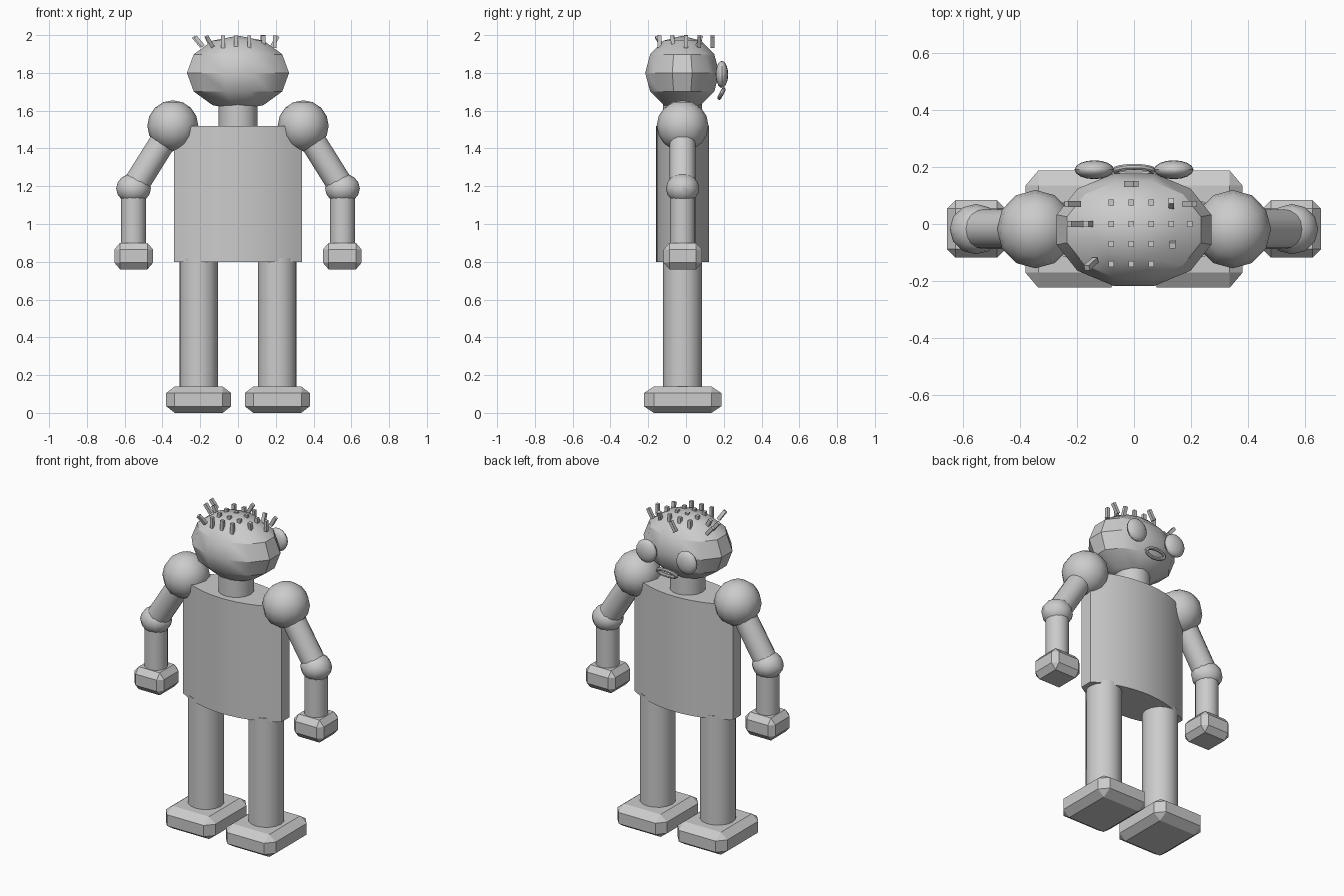
import bpy, bmesh, math
from mathutils import Matrix, Vector, Euler

if "Cube" in bpy.data.objects:
    bpy.data.objects.remove(bpy.data.objects["Cube"])

grey = bpy.data.materials.new("plain_grey")
grey.diffuse_color = (0.6, 0.6, 0.6, 1)
grey.use_nodes = True
grey.node_tree.nodes["Principled BSDF"].inputs["Base Color"].default_value = grey.diffuse_color
YC = -0.018  # depth of the body axis


def finish(name, bm, smooth=True):
    me = bpy.data.meshes.new(name)
    bmesh.ops.recalc_face_normals(bm, faces=bm.faces)
    bm.to_mesh(me)
    bm.free()
    ob = bpy.data.objects.new(name, me)
    bpy.context.collection.objects.link(ob)
    me.materials.append(grey)
    if smooth:
        bpy.ops.object.select_all(action='DESELECT')
        ob.select_set(True)
        bpy.context.view_layer.objects.active = ob
        bpy.ops.object.shade_smooth_by_angle(angle=math.radians(30.5))
    return ob


def ball(name, loc, size, segs=12, rings=6, turn=0.0):
    bm = bmesh.new()
    m = Matrix.Translation(loc) @ Matrix.Diagonal((*size, 1)) @ Matrix.Rotation(turn, 4, 'Z')
    bmesh.ops.create_uvsphere(bm, u_segments=segs, v_segments=rings, radius=1, matrix=m)
    return finish(name, bm)


def rod(name, a, b, r, segs=16):
    a, b = Vector(a), Vector(b)
    d = b - a
    bm = bmesh.new()
    m = Matrix.Translation((a + b) / 2) @ d.to_track_quat('Z', 'Y').to_matrix().to_4x4()
    bmesh.ops.create_cone(bm, cap_ends=True, segments=segs, radius1=r, radius2=r,
                          depth=d.length, matrix=m)
    return finish(name, bm)


def chamfer_box(name, loc, size, cut):
    """Box whose edges and corners are chamfered by a different amount per axis."""
    bm = bmesh.new()
    h = [s / 2 for s in size]
    for sx in (-1, 1):
        for sy in (-1, 1):
            for sz in (-1, 1):
                for k in range(3):
                    p = [h[i] - (0 if i == k else cut[i]) for i in range(3)]
                    bm.verts.new((loc[0] + sx * p[0], loc[1] + sy * p[1], loc[2] + sz * p[2]))
    hull = bmesh.ops.convex_hull(bm, input=bm.verts)
    bmesh.ops.dissolve_limit(bm, angle_limit=0.02, verts=bm.verts, edges=bm.edges)
    return finish(name, bm, smooth=False)


# torso: bowed front and back, narrow flat sides
bm = bmesh.new()
W, SIDE, BOW, N = 0.34, 0.04, 0.10, 16
R = (W * W + BOW * BOW) / (2 * BOW)
outline = []
for s in (-1, 1):
    for i in range(N + 1):
        x = -s * (-W + 2 * W * i / N)
        outline.append((x, YC + s * (SIDE + BOW - R + math.sqrt(R * R - x * x))))
base = bm.faces.new([bm.verts.new((x, y, 0.8)) for x, y in outline])
top = bmesh.ops.extrude_face_region(bm, geom=[base], use_keep_orig=True)
bmesh.ops.translate(bm, vec=(0, 0, 0.72),
                    verts=[v for v in top["geom"] if isinstance(v, bmesh.types.BMVert)])
finish("torso", bm)

# neck and head
rod("neck", (0, YC, 1.5), (0, YC, 1.64), 0.103)
ball("head", (0, -0.02, 1.8), (0.28, 0.203, 0.197), 12, 6, math.radians(15))

# limbs
for s, side in ((-1, "left"), (1, "right")):
    ball(side + "_shoulder", (s * 0.345, YC, 1.52), (0.135, 0.137, 0.135), 12, 8)
    rod(side + "_upper_arm", (s * 0.345, YC, 1.52), (s * 0.553, YC, 1.188), 0.069)
    ball(side + "_elbow", (s * 0.553, YC, 1.188), (0.092, 0.088, 0.08), 12, 8)
    rod(side + "_forearm", (s * 0.553, YC, 1.188), (s * 0.553, YC, 0.88), 0.067)
    chamfer_box(side + "_hand", (s * 0.552, -0.017, 0.83), (0.205, 0.202, 0.14), (0.03, 0.03, 0.035))
    rod(side + "_leg", (s * 0.208, YC, 0.1), (s * 0.208, YC, 0.82), 0.103)
    chamfer_box(side + "_foot", (s * 0.208, YC, 0.07), (0.344, 0.41, 0.14), (0.045, 0.053, 0.035))
    ball(side + "_eye", (s * 0.139, 0.19, 1.792), (0.069, 0.033, 0.071), 16, 10)

# mouth: tilted oval ring
bm = bmesh.new()
tilt = Matrix.Translation((0, 0.188, 1.69)) @ Matrix.Rotation(math.radians(-28), 4, 'X')
rings = []
for i in range(16):
    a = 2 * math.pi * i / 16
    rings.append([bm.verts.new(tilt @ Vector((
        (0.065 + 0.011 * math.cos(b)) * math.cos(a), 0.011 * math.sin(b),
        (0.025 + 0.011 * math.cos(b)) * math.sin(a))))
        for b in (2 * math.pi * j / 8 for j in range(8))])
for i in range(16):
    p, q = rings[i], rings[(i + 1) % 16]
    for j in range(8):
        bm.faces.new((p[j], q[j], q[(j + 1) % 8], p[(j + 1) % 8]))
finish("mouth", bm)

# hair: square bristles, upright in the middle and leaning at the rim
bristles = [(x, y, 0, 0) for y in (0.075, 0, -0.07, -0.14) for x in (-0.08, -0.01, 0.06)]
bristles += [(0.13, 0, 0, 0), (0.195, 0, 0, 0), (0.135, -0.07, 10, 0),
             (0.13, 0.07, -20, 0), (-0.01, 0.14, 0, 30), (0.195, 0.07, 0, 30),
             (-0.215, 0.07, 0, -40), (-0.205, 0, 0, -40), (-0.155, 0, 0, -25),
             (-0.15, -0.14, 25, -30)]
bm = bmesh.new()
for x, y, ax, ay in bristles:
    rot = Euler((math.radians(ax), math.radians(ay), 0)).to_matrix().to_4x4()
    bmesh.ops.create_cube(bm, size=1, matrix=Matrix.Translation((x, y, 1.966)) @ rot
                          @ Matrix.Diagonal((0.02, 0.02, 0.066, 1)))
finish("hair", bm, smooth=False)
